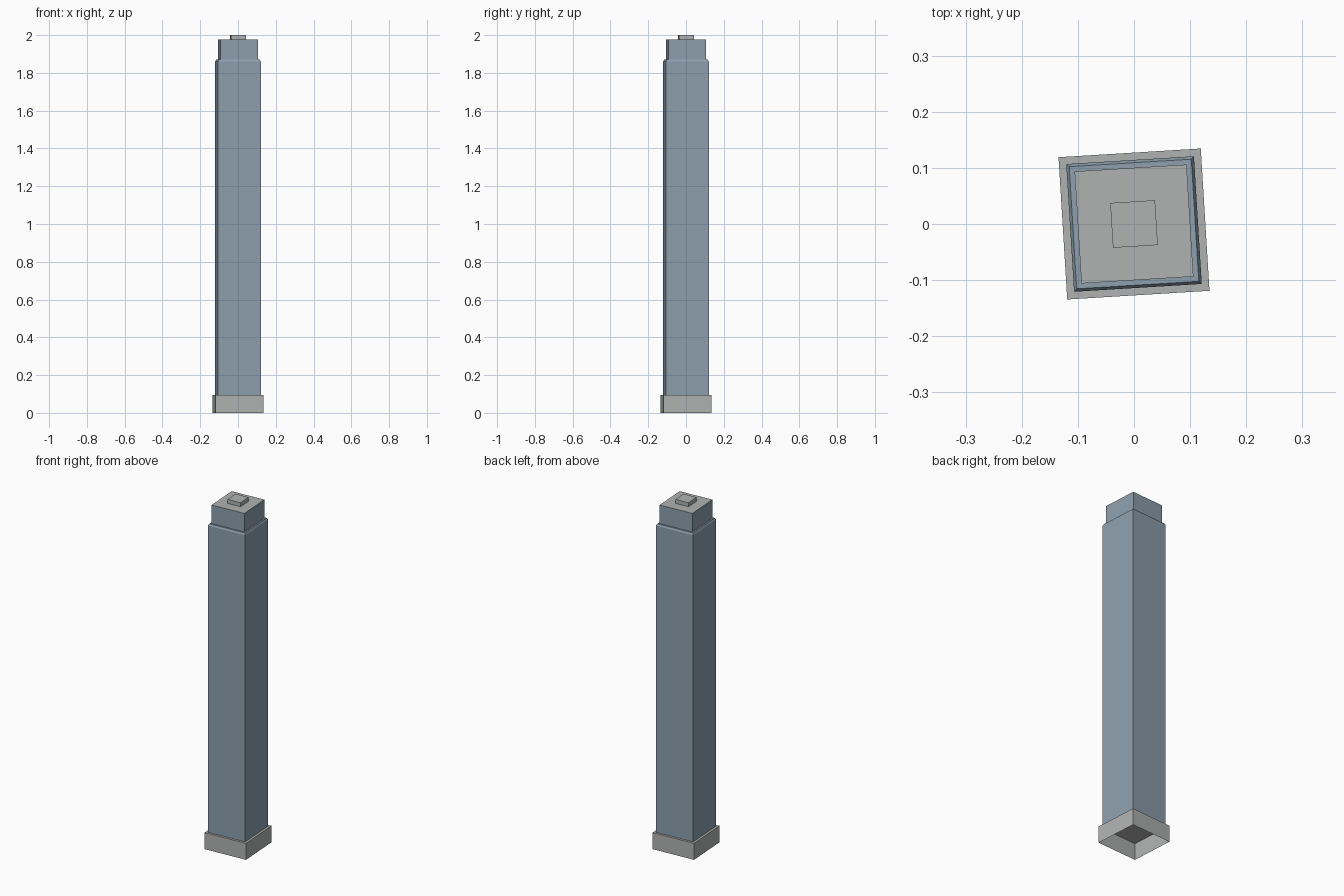
import bpy
import bmesh
from math import radians

cube = bpy.data.objects.get("Cube")
if cube:
    bpy.data.objects.remove(cube, do_unlink=True)


def material(name, rgb):
    m = bpy.data.materials.new(name)
    m.use_nodes = True
    m.diffuse_color = (*rgb, 1)
    m.node_tree.nodes["Principled BSDF"].inputs["Base Color"].default_value = (*rgb, 1)
    return m


glass = material("blue grey glass", (0.27, 0.35, 0.42))
stone = material("pale grey stone", (0.43, 0.45, 0.44))


def square_tier(name, rings, side, top):
    """Stack of square rings (half width, height), capped on top, open below."""
    bm = bmesh.new()
    previous = None
    for half, z in rings:
        ring = [bm.verts.new((x * half, y * half, z))
                for x, y in ((-1, -1), (1, -1), (1, 1), (-1, 1))]
        if previous:
            for i in range(4):
                j = (i + 1) % 4
                bm.faces.new((previous[i], previous[j], ring[j], ring[i]))
        previous = ring
    cap = bm.faces.new(previous)
    cap.material_index = 1
    mesh = bpy.data.meshes.new(name)
    bm.to_mesh(mesh)
    bm.free()
    mesh.materials.append(side)
    mesh.materials.append(top)
    obj = bpy.data.objects.new(name, mesh)
    obj.rotation_euler.z = radians(3.5)
    bpy.context.collection.objects.link(obj)


# Open-bottomed plinth
square_tier("base_plinth", [(0.127, 0), (0.127, 0.095)], stone, stone)
# Main shaft with a chamfered shoulder
square_tier("tower_shaft", [(0.114, 0.095), (0.114, 1.86), (0.109, 1.87)], glass, glass)
# Set-back upper storey with a flat stone roof
square_tier("upper_storey", [(0.1, 1.87), (0.1, 1.977)], glass, stone)
# Small plant room on the roof
square_tier("roof_plant_room", [(0.04, 1.977), (0.04, 2.0)], stone, stone)
